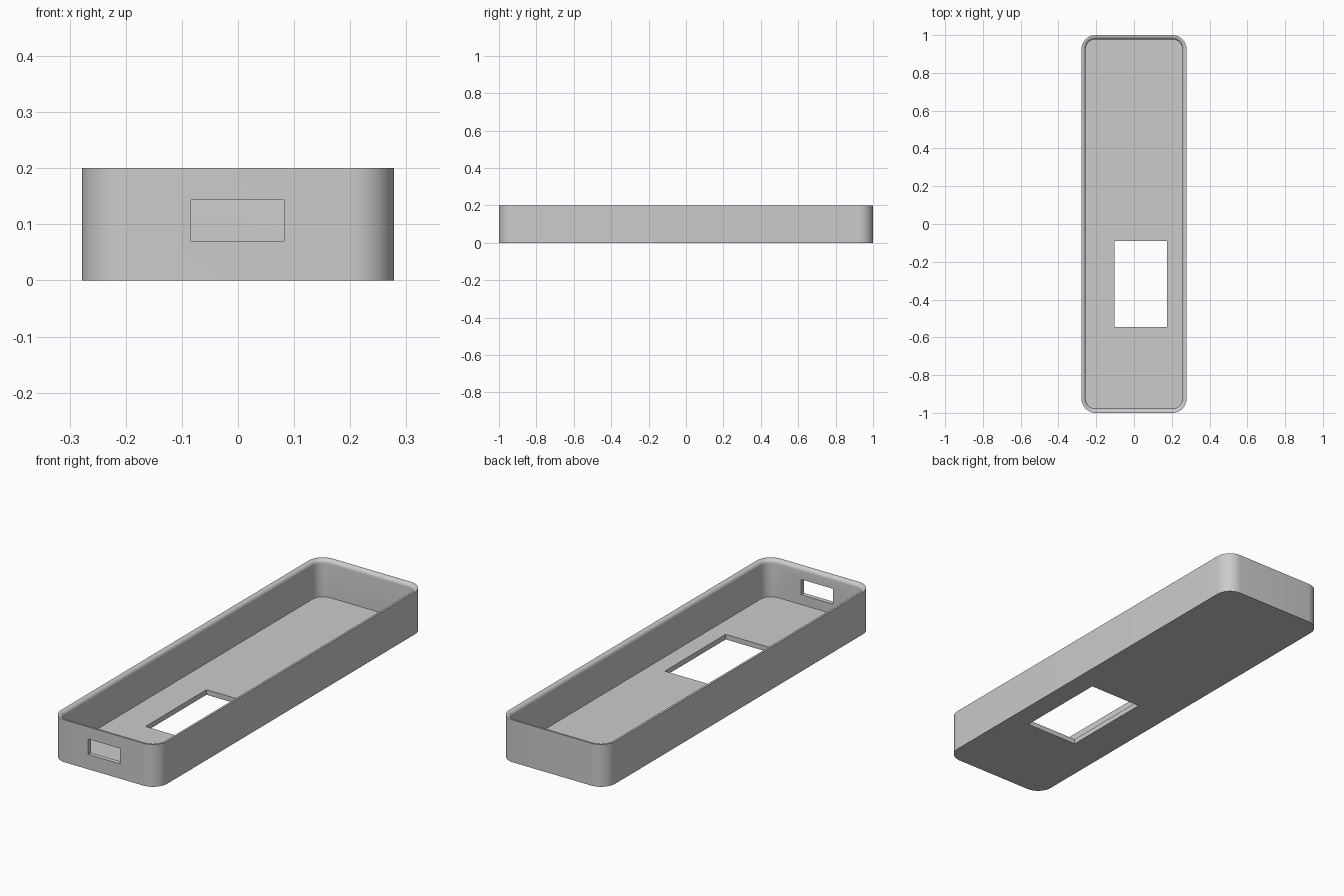
import bpy, bmesh
from math import sin, cos, pi

old = bpy.data.objects.get("Cube")
if old:
    bpy.data.objects.remove(old, do_unlink=True)

HALF_X, HALF_Y, HEIGHT = 0.278, 1.0, 0.2
CORNER, WALL, FLOOR, FILLET = 0.075, 0.022, 0.024, 0.018

grey = bpy.data.materials.new("plain_grey")
grey.use_nodes = True
colour = (0.6, 0.6, 0.6, 1)
grey.diffuse_color = colour
grey.node_tree.nodes["Principled BSDF"].inputs["Base Color"].default_value = colour


def rounded_ring(bm, inset, z, steps=12):
    """Rounded rectangle of vertices, offset inwards from the outer wall."""
    r = CORNER - inset
    ring = []
    for k, (sx, sy) in enumerate([(1, 1), (-1, 1), (-1, -1), (1, -1)]):
        for i in range(steps + 1):
            a = (k + i / steps) * pi / 2
            ring.append(bm.verts.new((sx * (HALF_X - CORNER) + r * cos(a),
                                      sy * (HALF_Y - CORNER) + r * sin(a), z)))
    return ring


def cutter(name, lo, hi):
    """Box between two opposite corners."""
    centre = [(a + b) / 2 for a, b in zip(lo, hi)]
    bpy.ops.mesh.primitive_cube_add(size=1, location=centre)
    box = bpy.context.object
    box.name = name
    box.scale = [b - a for a, b in zip(lo, hi)]
    box.hide_render = True
    return box


# Tray shell: outer wall, rounded inner rim, inner wall and floor
profile = [(0, 0), (0, HEIGHT)]
for i in range(7):
    a = i / 6 * pi / 2
    profile.append((WALL - FILLET * (1 - sin(a)), HEIGHT - FILLET * (1 - cos(a))))
profile.append((WALL, FLOOR))

bm = bmesh.new()
rings = [rounded_ring(bm, inset, z) for inset, z in profile]
for low, high in zip(rings, rings[1:]):
    for i in range(len(low)):
        j = (i + 1) % len(low)
        bm.faces.new((low[i], low[j], high[j], high[i]))
bm.faces.new(rings[0][::-1])
bm.faces.new(rings[-1])
bmesh.ops.recalc_face_normals(bm, faces=bm.faces)
mesh = bpy.data.meshes.new("tray")
bm.to_mesh(mesh)
bm.free()
mesh.materials.append(grey)
tray = bpy.data.objects.new("tray", mesh)
bpy.context.collection.objects.link(tray)

# Openings: window in the floor and slot in the front wall
cutters = [cutter("floor_window", (-0.102, -0.545, -0.1), (0.174, -0.09, 0.1)),
           cutter("front_slot", (-0.084, -1.1, 0.07), (0.082, -0.9, 0.143))]
bpy.ops.object.select_all(action='DESELECT')
tray.select_set(True)
bpy.context.view_layer.objects.active = tray
for box in cutters:
    mod = tray.modifiers.new(box.name, 'BOOLEAN')
    mod.operation = 'DIFFERENCE'
    mod.solver = 'EXACT'
    mod.object = box
    bpy.ops.object.modifier_apply(modifier=mod.name)
    bpy.data.objects.remove(box, do_unlink=True)

# Smooth corners and rim, sharp edges elsewhere
bpy.ops.object.shade_smooth_by_angle(angle=pi / 6)
